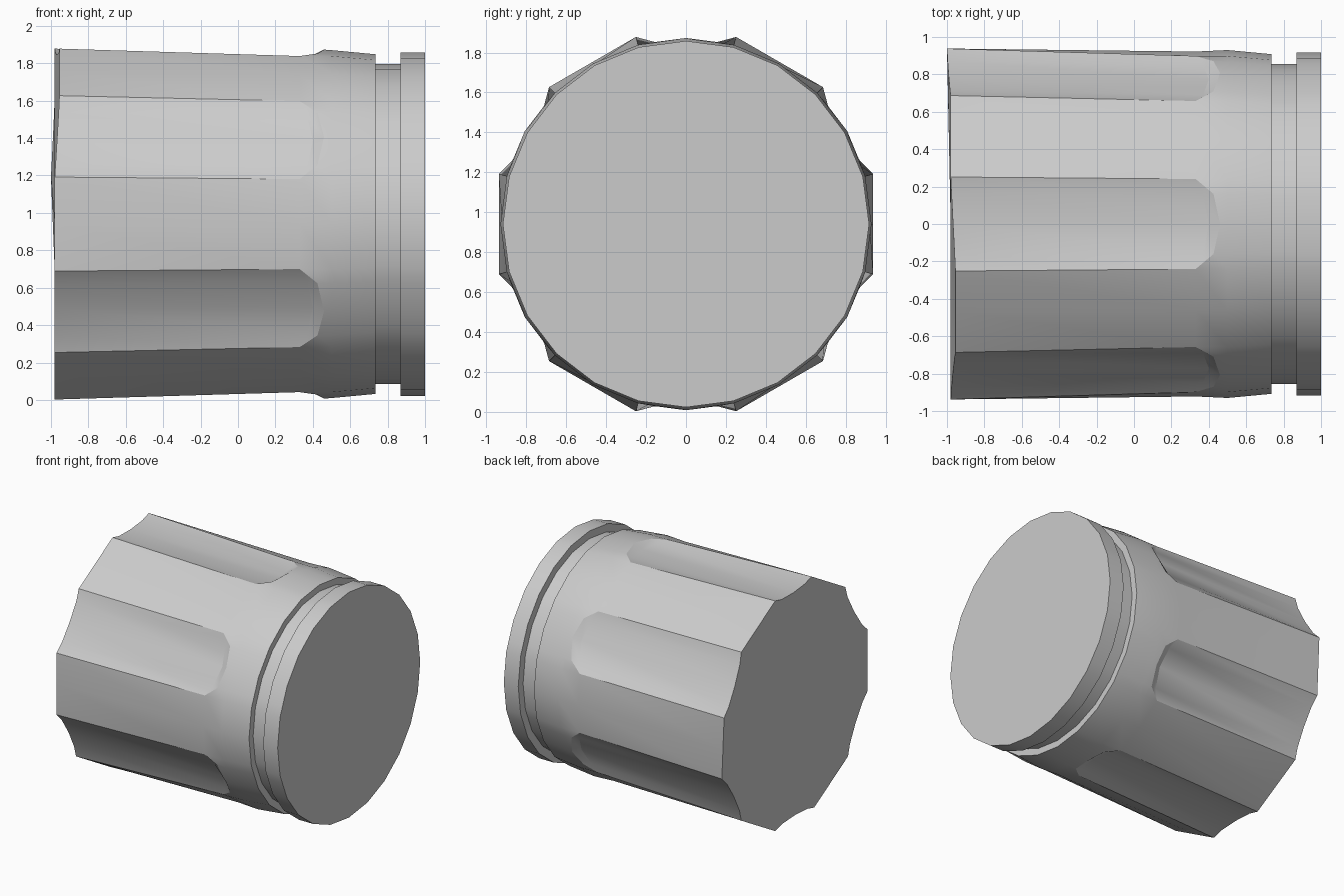
import bpy, bmesh
from math import cos, sin, radians

if "Cube" in bpy.data.objects:
    bpy.data.objects.remove(bpy.data.objects["Cube"])

CZ = 0.94                       # height of the axis, which runs along x


def gon(a, r):
    """Radius at angle a on a 24-sided ring."""
    return r * cos(radians(7.5)) / cos(radians(a % 15 - 7.5))


def end_x(a):
    """Slightly uneven rear rim, interpolated between the twelve corners."""
    rim = {15: -1.0, 105: -0.955, 135: -0.955}
    t = ((a - 15) % 360) / 30
    i = int(t)
    p, q = (rim.get((15 + 30 * k) % 360, -0.98) for k in (i, i + 1))
    return p + (q - p) * (t - i)


# One 60 degree sector: angle, rear radius, floor end (x, r), flute rim x
EDGE = 0.93
SECTOR = [
    (-15, 0.971, (0.33, EDGE), 0.33),
    (-10, 0.928, (0.37, 0.902), 0.425),
    (0, 0.905, (0.40, 0.892), 0.46),
    (10, 0.928, (0.37, 0.902), 0.425),
    (15, 0.971, (0.33, EDGE), 0.33),
    (30, 0.971 * cos(radians(15)), (0.33, 0.922), 0.33),
]

# Groove and front flange
FRONT = [(0.50, 0.93), (0.735, 0.908), (0.735, 0.855), (0.87, 0.855),
         (0.87, 0.918), (1.0, 0.918)]

bm = bmesh.new()
columns = []
for k in range(6):
    for off, rear, floor, rim in SECTOR:
        a = 30 + 60 * k + off
        rim_r = floor[1] if rim == floor[0] else gon(a, 0.933)
        pts = [(end_x(a), rear), floor, (rim, rim_r)]
        pts += [(x, gon(a, r)) for x, r in FRONT]
        c, s = cos(radians(a)), sin(radians(a))
        columns.append([bm.verts.new((x, r * c, CZ + r * s)) for x, r in pts])

# Skin between neighbouring columns, then the two caps
back = bm.verts.new((-0.98, 0, CZ))
for i, col in enumerate(columns):
    nxt = columns[(i + 1) % len(columns)]
    for j in range(len(col) - 1):
        bm.faces.new((col[j], col[j + 1], nxt[j + 1], nxt[j]))
    bm.faces.new((back, col[0], nxt[0]))
bm.faces.new([col[-1] for col in columns])
bmesh.ops.remove_doubles(bm, verts=bm.verts[:], dist=0.0005)
bmesh.ops.recalc_face_normals(bm, faces=bm.faces[:])

mesh = bpy.data.meshes.new("fluted_cylinder")
bm.to_mesh(mesh)
bm.free()
obj = bpy.data.objects.new("fluted_cylinder", mesh)
bpy.context.collection.objects.link(obj)
bpy.context.view_layer.objects.active = obj
obj.select_set(True)
bpy.ops.object.shade_smooth_by_angle(angle=radians(24))
